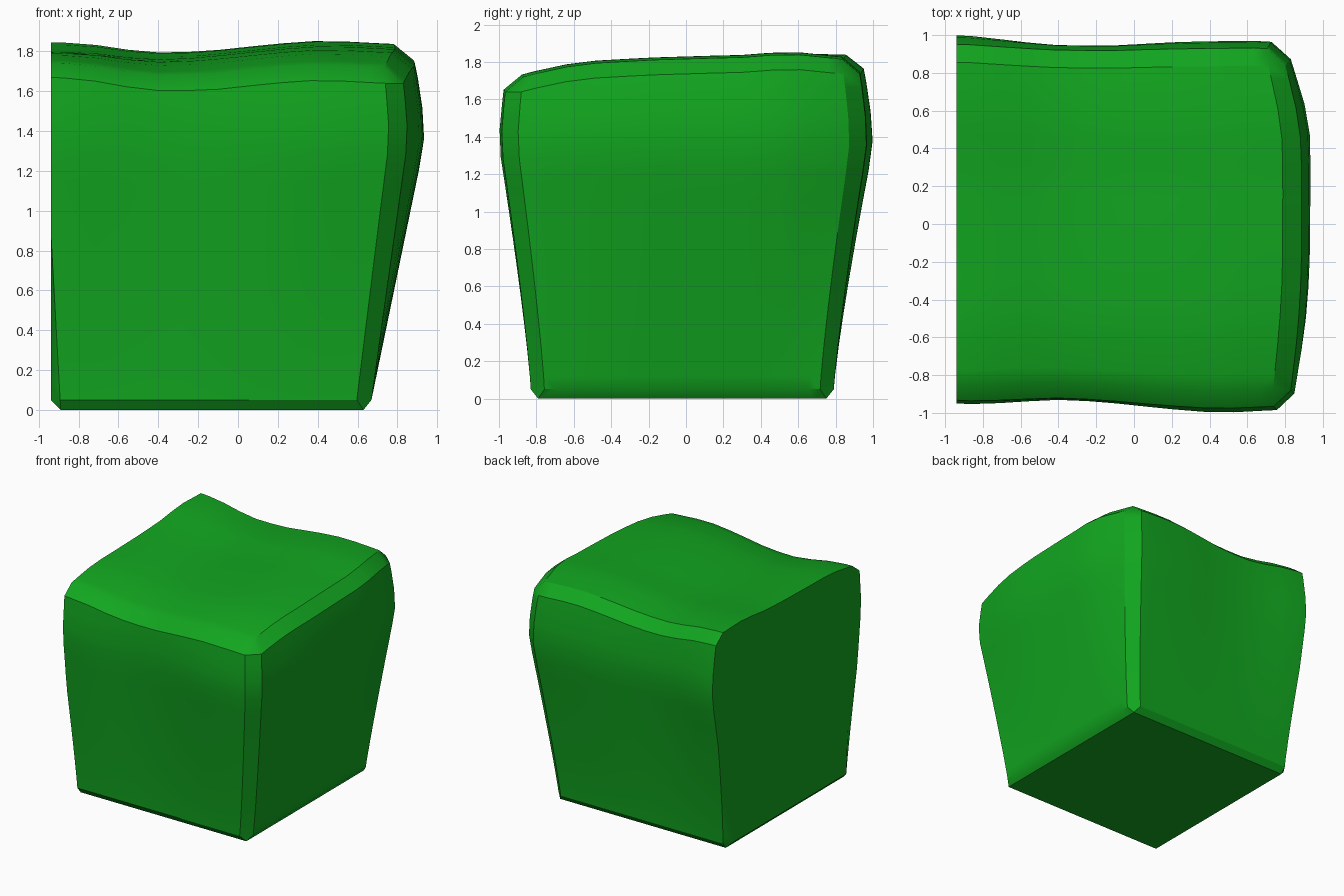
import bpy, bmesh, math

if "Cube" in bpy.data.objects:
    bpy.data.objects.remove(bpy.data.objects["Cube"])

C = 0.91  # chamfer position on the unit block


def interp(t, pts):
    """Piecewise linear curve through (t, value) points."""
    if t <= pts[0][0]:
        return pts[0][1]
    for (a, p), (b, q) in zip(pts, pts[1:]):
        if t <= b:
            return p + (q - p) * (t - a) / (b - a)
    return pts[-1][1]


# Side outlines at the widest level, seen from above
FRONT = [(-1, -.945), (-.8, -.955), (-.6, -.945), (-.37, -.93), (-.2, -.935), (0, -.95),
         (.2, -.97), (.42, -.99), (.6, -1.0), (.9, -.985), (1, -.985)]
BACK = [(-1, 1.0), (-.8, .995), (-.55, .965), (-.3, .945), (0, .945), (.4, .965), (.8, .97), (1, .96)]
RIGHT = [(-1, .84), (-.9, .85), (-.6, .9), (-.4, .92), (-.2, .93), (.3, .935), (.53, .93),
         (.68, .9), (.91, .83), (1, .81)]
# How far the sides swell with height
SWELL = [(.05, 0), (1.33, 1), (1.46, 1), (1.67, .88), (1.77, .8), (1.87, .74)]
# Top surface: height across the depth, and wave along the width
TOP = [(-.91, 1.75), (-.75, 1.79), (-.57, 1.82), (-.2, 1.84), (.15, 1.85), (.37, 1.855),
       (.55, 1.87), (.65, 1.87), (.91, 1.845)]
WAVE = [(-1, -.003), (-.9, 0), (-.72, -.01), (-.55, -.04), (-.4, -.062), (-.25, -.07), (0, -.06),
        (.25, -.035), (.45, -.018), (.6, -.015), (.9, -.03)]


def shape(u, v, w):
    if w < 0.001:                       # smaller chamfer at the foot
        u, v = min(u * 1.045, 1), v * 1.045
    h = interp(v, TOP) + interp(u, WAVE)
    h -= .05 * max(0, -u) * math.cos(math.pi / 2 * v)
    z = interp(w, [(0, 0), (.045, .05), (.955, h - .08), (1, h)])
    p = interp(z, SWELL)
    py = p ** 1.2
    front = -.83 + (interp(u, FRONT) + .83) * py
    back = .79 + (interp(u, BACK) - .79) * py
    right = .67 + (interp(v, RIGHT) - .67) * p
    # left end is cut flat, with a small chamfer low down
    left = -.94 if (u < -.97 and w > .001) else -.94 + .05 * max(0, 1 - z / .9)
    t = max(0, (u + C) / (1 + C))
    return (left + (right - left) * t, front + (back - front) * (v + 1) / 2, z)


# Chamfered block, divided so it can be shaped
bm = bmesh.new()
bmesh.ops.create_cube(bm, size=2)
bmesh.ops.subdivide_edges(bm, edges=bm.edges[:], cuts=11, use_grid_fill=True)
rim = [e for e in bm.edges if len(e.link_faces) == 2 and e.calc_face_angle(0) > 1]
bmesh.ops.bevel(bm, geom=rim, offset=1 - C, offset_type='OFFSET', segments=1,
                profile=0.5, affect='EDGES')
for vert in bm.verts:
    x, y, z = vert.co
    vert.co = shape(x, y, (z + 1) / 2)
bmesh.ops.recalc_face_normals(bm, faces=bm.faces[:])
mesh = bpy.data.meshes.new("hedge_end")
bm.to_mesh(mesh)
bm.free()

hedge = bpy.data.objects.new("hedge_end", mesh)
bpy.context.collection.objects.link(hedge)
mat = bpy.data.materials.new("hedge_green")
mat.diffuse_color = (0.006, 0.38, 0.014, 1)
mat.use_nodes = True
mat.node_tree.nodes["Principled BSDF"].inputs["Base Color"].default_value = mat.diffuse_color
mesh.materials.append(mat)

bpy.context.view_layer.objects.active = hedge
hedge.select_set(True)
bpy.ops.object.shade_smooth_by_angle(angle=math.radians(30))
